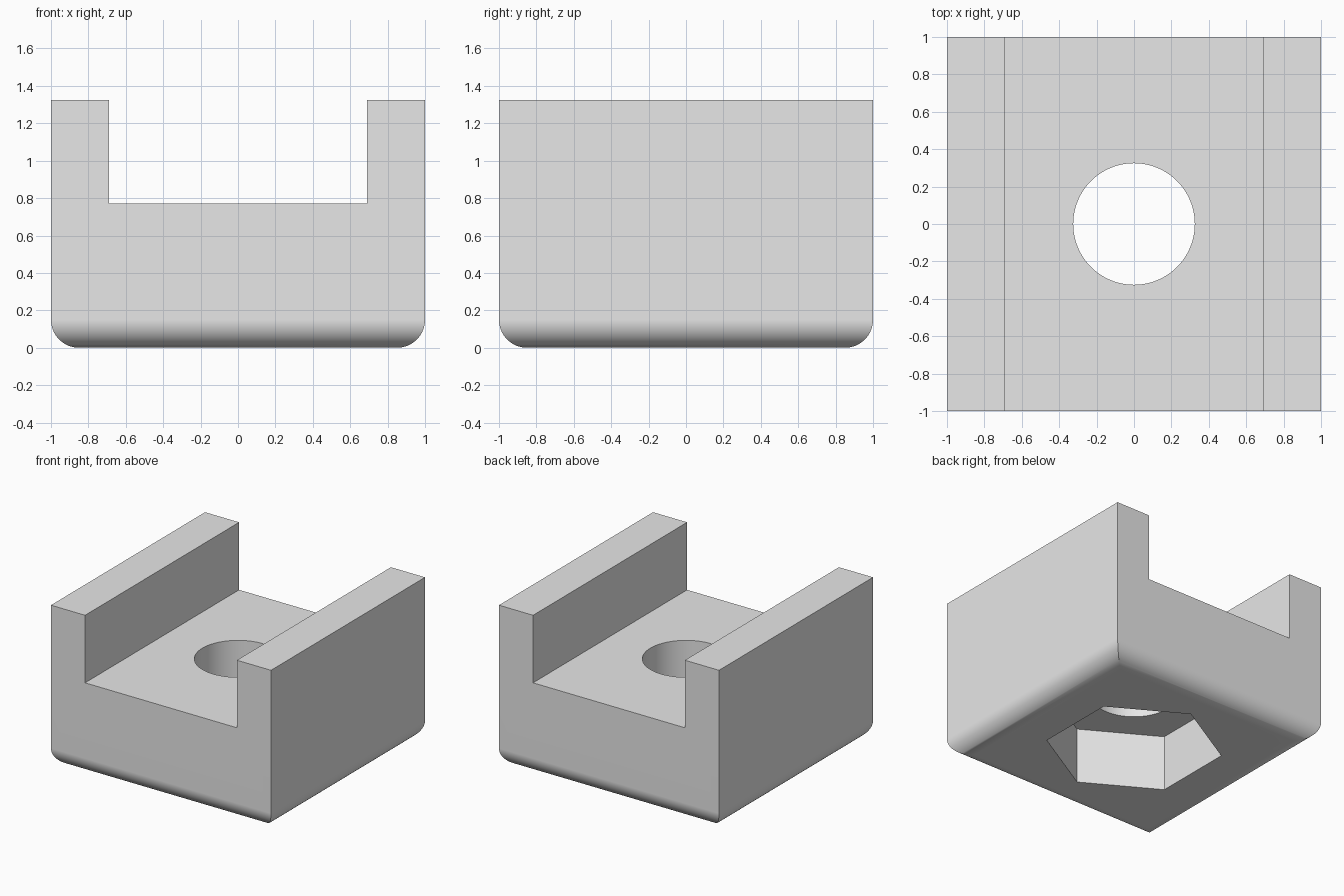
import bpy, bmesh
from math import sin, cos, pi, radians

if "Cube" in bpy.data.objects:
    bpy.data.objects.remove(bpy.data.objects["Cube"], do_unlink=True)

HEIGHT = 1.325
FILLET = 0.15
STEPS = 16
SLOT_HALF, SLOT_FLOOR = 0.69, 0.77
HOLE_RADIUS = 0.325
HEX_RADIUS, HEX_DEPTH = 0.667, 0.46

grey = bpy.data.materials.new("plain_grey")
grey.use_nodes = True
grey.diffuse_color = (0.8, 0.8, 0.8, 1)
grey.node_tree.nodes["Principled BSDF"].inputs["Base Color"].default_value = (0.8, 0.8, 0.8, 1)


def loft(name, rings):
    """Skin a stack of equal-sided rings and cap both ends."""
    bm = bmesh.new()
    loops = [[bm.verts.new(p) for p in ring] for ring in rings]
    n = len(loops[0])
    for low, high in zip(loops, loops[1:]):
        for i in range(n):
            j = (i + 1) % n
            bm.faces.new((low[i], low[j], high[j], high[i]))
    bm.faces.new(loops[0][::-1])
    bm.faces.new(loops[-1])
    mesh = bpy.data.meshes.new(name)
    bm.to_mesh(mesh)
    bm.free()
    mesh.materials.append(grey)
    obj = bpy.data.objects.new(name, mesh)
    bpy.context.collection.objects.link(obj)
    return obj


def rectangle(hx, hy, z):
    return [(-hx, -hy, z), (hx, -hy, z), (hx, hy, z), (-hx, hy, z)]


def polygon(radius, sides, z, start=0):
    angles = [start + 2 * pi * i / sides for i in range(sides)]
    return [(radius * cos(a), radius * sin(a), z) for a in angles]


# Block with rounded, mitred bottom edges
rings = []
for i in range(STEPS + 1):
    a = pi / 2 * i / STEPS
    half = 1 - FILLET + FILLET * sin(a)
    rings.append(rectangle(half, half, FILLET * (1 - cos(a))))
rings.append(rectangle(1, 1, HEIGHT))
block = loft("channel_block", rings)

# Cutters: open channel, round through hole, hexagonal nut pocket
cutters = [
    loft("channel_cutter", [rectangle(SLOT_HALF, 1.5, z) for z in (SLOT_FLOOR, 2)]),
    loft("hole_cutter", [polygon(HOLE_RADIUS, 96, z) for z in (-0.5, 1.5)]),
    loft("nut_pocket_cutter", [polygon(HEX_RADIUS, 6, z, pi / 2) for z in (-0.5, HEX_DEPTH)]),
]

bpy.ops.object.select_all(action="DESELECT")
bpy.context.view_layer.objects.active = block
block.select_set(True)
for cutter in cutters:
    cutter.hide_render = True
    mod = block.modifiers.new(cutter.name, "BOOLEAN")
    mod.operation = "DIFFERENCE"
    mod.solver = "EXACT"
    mod.object = cutter
    bpy.ops.object.modifier_apply(modifier=mod.name)
    bpy.data.objects.remove(cutter, do_unlink=True)

# Smooth fillets and hole, crisp flat faces
bpy.ops.object.shade_smooth_by_angle(angle=radians(30))
weighted = block.modifiers.new("weighted_normals", "WEIGHTED_NORMAL")
weighted.keep_sharp = True
